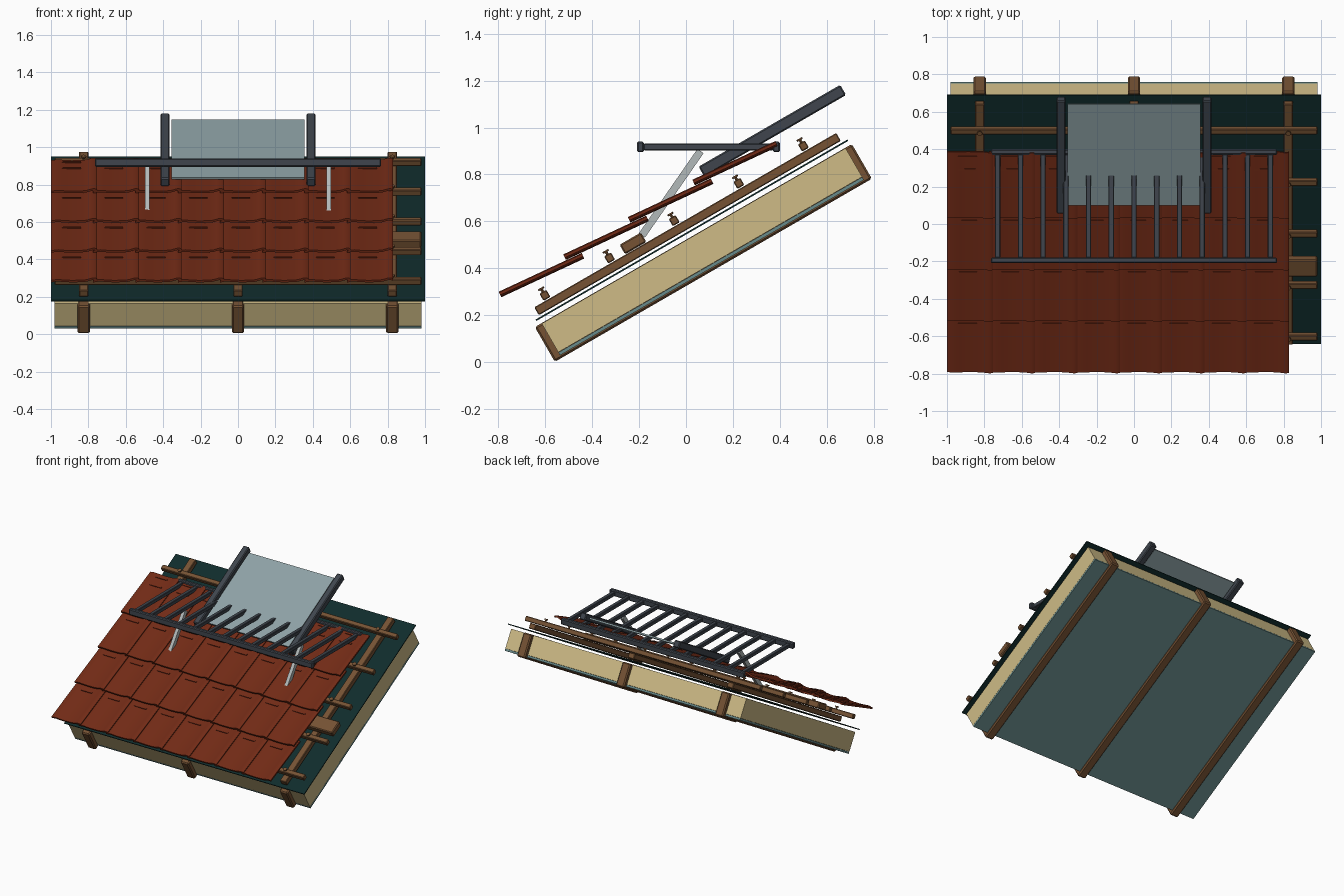
import bpy, bmesh, math
from mathutils import Matrix, Vector

if "Cube" in bpy.data.objects:
    bpy.data.objects.remove(bpy.data.objects["Cube"])

SLOPE = Matrix.Rotation(math.radians(30), 4, 'X')   # local (x, along slope, normal)
FLAT = Matrix.Identity(4)


def mat(name, r, g, b):
    m = bpy.data.materials.new(name)
    m.diffuse_color = (r, g, b, 1)
    m.use_nodes = True
    m.node_tree.nodes["Principled BSDF"].inputs["Base Color"].default_value = m.diffuse_color
    return m


WOOD = mat("brown wood", 0.18, 0.085, 0.034)
INSUL = mat("tan insulation", 0.62, 0.50, 0.24)
SHEET = mat("grey green sheet", 0.14, 0.26, 0.26)
MEMBRANE = mat("dark teal membrane", 0.005, 0.025, 0.025)
CLAY = mat("red clay", 0.17, 0.024, 0.008)
STEEL = mat("dark steel", 0.05, 0.06, 0.075)
GALV = mat("light metal", 0.45, 0.49, 0.49)
GLASS = mat("grey blue glass", 0.27, 0.36, 0.38)


def finish(name, bm, material, bevel=0.0):
    bmesh.ops.recalc_face_normals(bm, faces=bm.faces)
    me = bpy.data.meshes.new(name)
    bm.to_mesh(me)
    bm.free()
    me.materials.append(material)
    ob = bpy.data.objects.new(name, me)
    bpy.context.collection.objects.link(ob)
    if bevel:
        b = ob.modifiers.new("edge", 'BEVEL')
        b.width, b.segments = bevel, 1
    return ob


def boxes(name, material, frame, items, bevel=0.0):
    """items: (x centre, x width, y0, y1, z0, z1) in the given frame"""
    bm = bmesh.new()
    for x, w, y0, y1, z0, z1 in items:
        m = (frame @ Matrix.Translation((x, (y0 + y1) / 2, (z0 + z1) / 2))
             @ Matrix.Diagonal((w, y1 - y0, z1 - z0, 1)))
        bmesh.ops.create_cube(bm, size=1, matrix=m)
    return finish(name, bm, material, bevel)


RAFTER_X = (-0.825, 0, 0.825)
BATTEN_U = [-0.378 + 0.318 * i for i in range(5)]

# layered roof build-up
boxes("rafters", WOOD, SLOPE, [(x, 0.066, -0.483, 1.077, 0.281, 0.452) for x in RAFTER_X], 0.008)
boxes("insulation", INSUL, SLOPE, [(0, 1.96, -0.45, 1.045, 0.309, 0.45)])
boxes("inner_sheet", SHEET, SLOPE, [(0, 1.96, -0.45, 1.045, 0.294, 0.308)])
boxes("membrane", MEMBRANE, SLOPE, [(0, 2.0, -0.464, 1.07, 0.471, 0.478)])
boxes("counter_battens", WOOD, SLOPE, [(x, 0.05, -0.443, 1.043, 0.487, 0.526) for x in RAFTER_X], 0.004)
boxes("battens", WOOD, SLOPE, [(0, 1.96, u - 0.017, u + 0.017, 0.53, 0.565) for u in BATTEN_U], 0.004)
boxes("support_board", WOOD, SLOPE, [(0, 1.96, 0.005, 0.11, 0.528, 0.575)], 0.006)

# batten screws
bm = bmesh.new()
for u in BATTEN_U:
    for x in RAFTER_X:
        for r, n0, n1 in ((0.006, 0.56, 0.576), (0.014, 0.576, 0.584)):
            bmesh.ops.create_cone(bm, cap_ends=True, segments=8, radius1=r, radius2=r, depth=n1 - n0,
                                  matrix=SLOPE @ Matrix.Translation((x, u, (n0 + n1) / 2)))
finish("batten_screws", bm, WOOD)

# roof tiles: low left lip, shallow pan, raised roll over the next tile
PITCH, LENGTH, THICK = 0.226, 0.39, 0.012
PROFILE = [(0, 0), (0.012, 0.001), (0.024, 0.004), (0.04, 0.005), (0.07, 0.002), (0.11, 0.0),
           (0.16, 0.001), (0.19, 0.004), (0.208, 0.010), (0.222, 0.014), (0.236, 0.014), (0.246, 0.010)]
bm = bmesh.new()
for row in range(4):
    M = (Matrix.Translation((-1, -0.787 + 0.275 * row, 0.277 + 0.159 * row))
         @ Matrix.Rotation(math.radians(25), 4, 'X'))
    for k in range(8):
        T = M @ Matrix.Translation((PITCH * k, 0, 0))
        outline = [(x, h) for x, h in PROFILE] + [(x, h + THICK) for x, h in reversed(PROFILE)]
        rings = [[bm.verts.new(T @ Vector((x, y, h))) for x, h in outline] for y in (0, LENGTH)]
        n = len(outline)
        half = len(PROFILE)
        for i in range(n):
            j = (i + 1) % n
            bm.faces.new((rings[0][i], rings[0][j], rings[1][j], rings[1][i]))
        for ring in rings:
            for i in range(half - 1):
                bm.faces.new((ring[i], ring[i + 1], ring[n - 2 - i], ring[n - 1 - i]))
        # small head ribs
        for y in (0.285, 0.36):
            bmesh.ops.create_cube(bm, size=1, matrix=T @ Matrix.Translation((0.11, y, THICK + 0.002))
                                  @ Matrix.Diagonal((0.1, 0.01, 0.008, 1)))
tiles = finish("roof_tiles", bm, CLAY)
bpy.context.view_layer.objects.active = tiles
tiles.select_set(True)
bpy.ops.object.shade_smooth_by_angle(angle=math.radians(35))

# level walkway grating
boxes("walkway_bars", STEEL, FLAT, [(0, 1.53, y - 0.015, y + 0.015, 0.895, 0.94) for y in (-0.194, 0.385)], 0.006)
boxes("walkway_slats", STEEL, FLAT, [(0.1215 * i, 0.028, -0.18, 0.372, 0.903, 0.931) for i in range(-6, 7)], 0.003)

# bracket arms carrying the walkway
ARM = Matrix.Translation((0, -0.188, 0.54)) @ Matrix.Rotation(math.atan2(0.36, 0.25), 4, 'X')
boxes("walkway_arms", GALV, ARM, [(x, 0.025, 0, 0.438, -0.016, 0.016) for x in (-0.485, 0.485)])

# tilted panel between two side rails
boxes("panel_rails", STEEL, SLOPE, [(x, 0.048, 0.463, 1.16, 0.645, 0.695) for x in (-0.39, 0.39)], 0.006)
boxes("glass_panel", GLASS, SLOPE, [(0, 0.71, 0.503, 1.127, 0.664, 0.676)])
